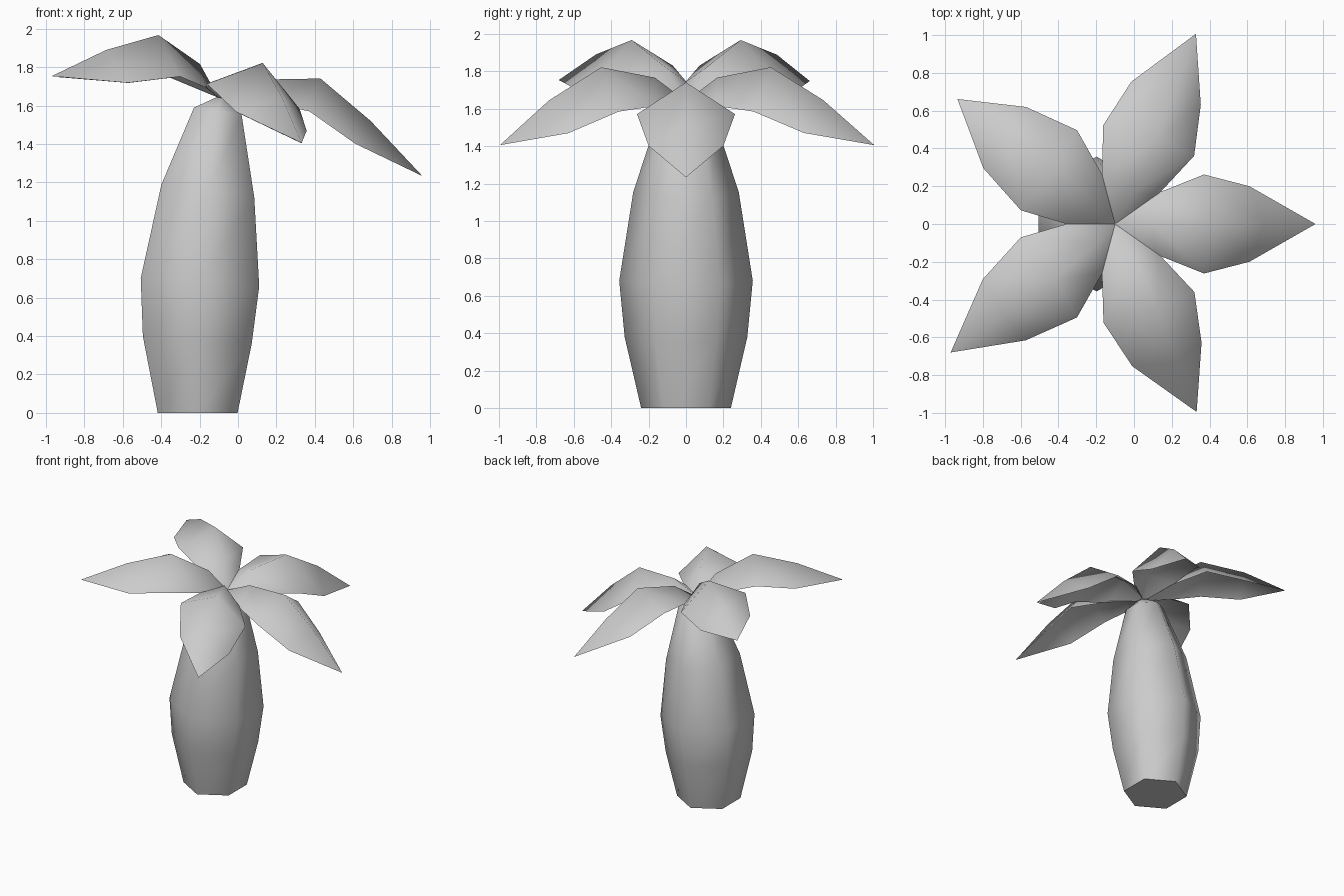
import bpy
import bmesh
from math import radians, sin, cos, tau
from mathutils import Matrix, Vector

cube = bpy.data.objects.get("Cube")
if cube:
    bpy.data.objects.remove(cube)

GREY = (0.6, 0.6, 0.6, 1.0)
grey = bpy.data.materials.new("plain grey")
grey.use_nodes = True
grey.diffuse_color = GREY
grey.node_tree.nodes["Principled BSDF"].inputs["Base Color"].default_value = GREY


def finish(bm, name, angle):
    """Turn a bmesh into a smooth shaded object."""
    mesh = bpy.data.meshes.new(name)
    bm.to_mesh(mesh)
    bm.free()
    mesh.materials.append(grey)
    obj = bpy.data.objects.new(name, mesh)
    bpy.context.collection.objects.link(obj)
    bpy.ops.object.select_all(action="DESELECT")
    obj.select_set(True)
    bpy.context.view_layer.objects.active = obj
    bpy.ops.object.shade_smooth_by_angle(angle=radians(angle))
    return obj


# Trunk: leaning six-sided rings (centre x, height, radius, tilt in degrees)
SIDES = 6
RINGS = [(-0.21, 0, 0.24, 0), (-0.212, 0.38, 0.328, 4), (-0.198, 0.68, 0.357, 4),
         (-0.157, 1.155, 0.282, 8), (-0.105, 1.57, 0.145, 9), (-0.085, 1.64, 0.03, 9)]
bm = bmesh.new()
loops = []
for x, z, radius, tilt in RINGS:
    turn = Matrix.Translation((x, 0, z)) @ Matrix.Rotation(radians(tilt), 4, "Y")
    angles = [tau * (i + 0.5) / SIDES for i in range(SIDES)]
    loops.append([bm.verts.new(turn @ Vector((radius * cos(a), radius * sin(a), 0)))
                  for a in angles])
for low, high in zip(loops, loops[1:]):
    for i in range(SIDES):
        j = (i + 1) % SIDES
        bm.faces.new((low[i], low[j], high[j], high[i]))
bm.faces.new(loops[0][::-1])
bm.faces.new(loops[-1])
finish(bm, "trunk", 70)

# Leaf rows: (edge distance, edge half width, edge height, ridge distance, ridge height)
ROWS = [(0.208, 0.16, 0.057, 0.159, 0.163),
        (0.464, 0.262, 0.104, 0.458, 0.284),
        (0.749, 0.2, 0.032, 0.78, 0.172)]
CROWN = Matrix.Translation((-0.1, 0, 1.64)) @ Matrix.Rotation(radians(15), 4, "Y")


def leaf(name, azimuth, length, bend):
    """A folded leaf with a raised ridge, bending sideways towards the tip."""
    place = (CROWN @ Matrix.Rotation(radians(azimuth), 4, "Z")
             @ Matrix.Rotation(radians(6), 4, "Y"))
    bm = bmesh.new()

    def point(x, y, z):
        return bm.verts.new(place @ Vector((x, y + bend * (x / 1.13) ** 2, z)))

    base = point(0, 0, 0)
    tip = point(length, 0, 0)
    rows = [(point(d, w, h), point(r, 0, rh), point(d, -w, h)) for d, w, h, r, rh in ROWS]
    for k in range(2):
        bm.faces.new((base, rows[0][k + 1], rows[0][k]))
        for a, b in zip(rows, rows[1:]):
            bm.faces.new((a[k], a[k + 1], b[k + 1], b[k]))
        bm.faces.new((rows[-1][k], rows[-1][k + 1], tip))
    finish(bm, name, 180)


# Crown: five leaves around the leaning top
leaf("leaf_left", 0, 1.136, 0)
leaf("leaf_front_left", -72, 1.1, 0.155)
leaf("leaf_front_right", -144, 1.11, 0.04)
leaf("leaf_back_right", 144, 1.07, -0.05)
leaf("leaf_back_left", 72, 1.11, -0.145)
